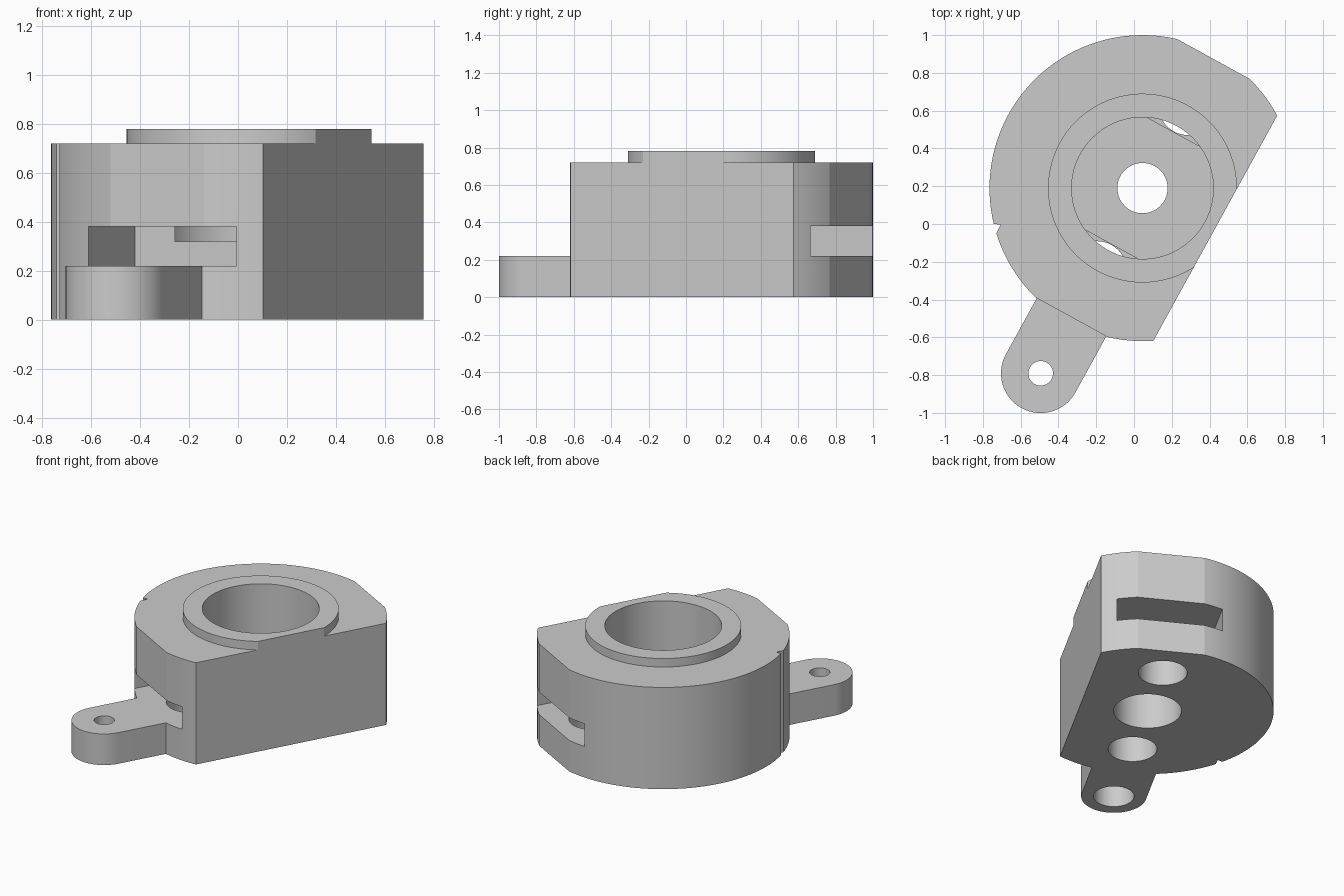
import bpy
from math import radians, degrees, asin, acos, cos, sin
from mathutils import Matrix, Vector

cube = bpy.data.objects.get("Cube")
if cube:
    bpy.data.objects.remove(cube, do_unlink=True)

# The housing is drawn in its own frame (x along the long flat), then turned into place
PLACE = Matrix.Translation((0.045, 0.19, 0)) @ Matrix.Rotation(radians(61.2), 4, "Z")
R, FLAT, END = 0.81, 0.44, 0.78          # body radius, long flat and end flat distances
BODY_TOP, RIM_TOP = 0.72, 0.78
SLOT_FLOOR, SLOT_TOP = 0.22, 0.38
ARM_X, ARM_R = -1.119, 0.21

grey = bpy.data.materials.new("light_grey")
grey.use_nodes = True
grey.diffuse_color = (0.6, 0.6, 0.6, 1)
grey.node_tree.nodes["Principled BSDF"].inputs["Base Color"].default_value = (0.6, 0.6, 0.6, 1)


def arc(r, a0, a1, x=0.0):
    """Points on an arc, angles in degrees."""
    n = max(2, round(abs(a1 - a0) / 2.8))
    angles = [radians(a0 + (a1 - a0) * i / n) for i in range(n + 1)]
    return [(x + r * cos(a), r * sin(a)) for a in angles]


def circle(r, x=0.0):
    return arc(r, 0, 360, x)[:-1]


def rect(x0, x1, half):
    return [(x0, -half), (x1, -half), (x1, half), (x0, half)]


def prism(name, outline, z0, z1):
    """Extrude a counter-clockwise outline from z0 to z1."""
    n = len(outline)
    verts = [PLACE @ Vector((x, y, z)) for z in (z0, z1) for x, y in outline]
    faces = [list(range(n))[::-1], list(range(n, 2 * n))]
    faces += [[i, (i + 1) % n, (i + 1) % n + n, i + n] for i in range(n)]
    mesh = bpy.data.meshes.new(name)
    mesh.from_pydata(verts, [], faces)
    mesh.materials.append(grey)
    obj = bpy.data.objects.new(name, mesh)
    bpy.context.collection.objects.link(obj)
    return obj


def select(obj):
    bpy.ops.object.select_all(action="DESELECT")
    obj.select_set(True)
    bpy.context.view_layer.objects.active = obj


def combine(obj, operation, outline, z0, z1):
    """Add or remove a prism and discard the helper."""
    tool = prism("helper", outline, z0, z1)
    tool.hide_render = True
    mod = obj.modifiers.new("bool", "BOOLEAN")
    mod.operation, mod.solver, mod.object = operation, "EXACT", tool
    select(obj)
    bpy.ops.object.modifier_apply(modifier=mod.name)
    bpy.data.objects.remove(tool, do_unlink=True)


# Housing body: round, with one long flat, two end flats and a small V notch
flat_a = degrees(asin(FLAT / R))
end_a = degrees(acos(END / R))
notch_tip = (0.774 * cos(radians(133.2)), 0.774 * sin(radians(133.2)))
outline = (arc(R, -flat_a, -end_a) + arc(R, end_a, 132.4) + [notch_tip]
           + arc(R, 136, 180 - end_a) + arc(R, 180 + end_a, 180 + flat_a))
housing = prism("housing", outline, 0, BODY_TOP)

# Mounting arm, trimmed to the slot floor by the slot cut below
arm = arc(ARM_R, 90, 270, ARM_X) + [(-0.7, -ARM_R), (-0.7, ARM_R)]
combine(housing, "UNION", arm, 0, 0.3)

# End slots and the holes below them
for s in (-1, 1):
    xs = sorted((s * 0.34, s * 1.5))
    combine(housing, "DIFFERENCE", rect(xs[0], xs[1], 0.345), SLOT_FLOOR, SLOT_TOP)
    combine(housing, "DIFFERENCE", circle(0.157, s * 0.5), -0.1, 0.3)

# Main bore, stepped centre hole and stepped arm hole
for r, x, z0, z1 in ((0.375, 0, 0.32, 1), (0.133, 0, -0.1, 0.5), (0.218, 0, -0.1, 0.26),
                     (0.065, ARM_X, -0.1, 0.4), (0.13, ARM_X, -0.1, 0.16)):
    combine(housing, "DIFFERENCE", circle(r, x), z0, z1)

# Raised rim around the bore, flush with the long flat
rim_a = degrees(asin(FLAT / 0.5))
rim = prism("rim", arc(0.5, -rim_a, 180 + rim_a), BODY_TOP, RIM_TOP)
combine(rim, "DIFFERENCE", circle(0.375), 0.5, 1)

for obj in (housing, rim):
    select(obj)
    bpy.ops.object.shade_smooth_by_angle(angle=radians(10))
